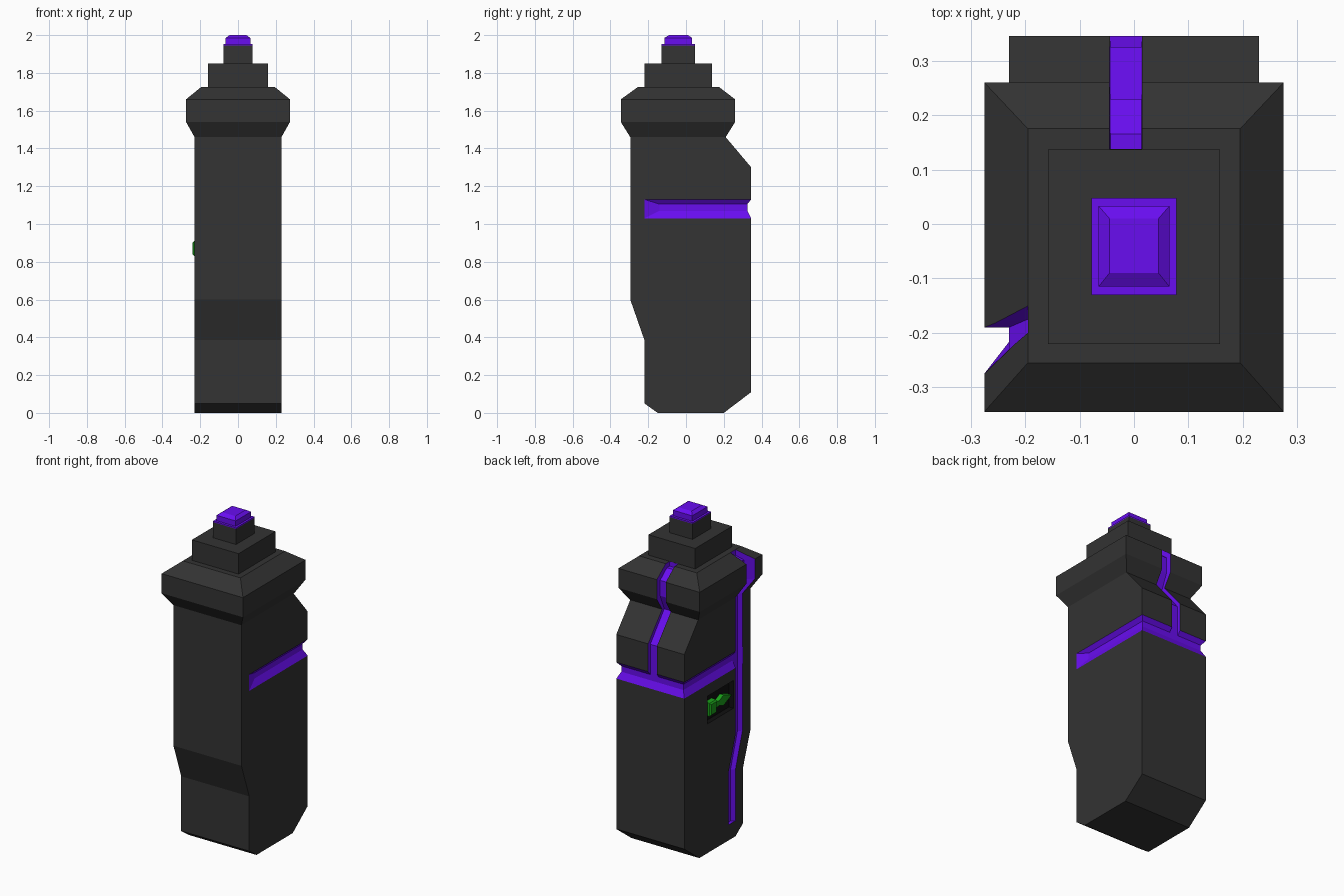
import bpy, bmesh

if "Cube" in bpy.data.objects:
    bpy.data.objects.remove(bpy.data.objects["Cube"])


def material(name, rgb):
    m = bpy.data.materials.new(name)
    m.diffuse_color = (*rgb, 1)
    m.use_nodes = True
    m.node_tree.nodes["Principled BSDF"].inputs["Base Color"].default_value = m.diffuse_color
    return m


dark = material("dark_shell", (0.033, 0.033, 0.033))
black = material("recess_black", (0.005, 0.005, 0.005))
purple = material("purple_trim", (0.14, 0.004, 0.87))
green = material("green_switch", (0.01, 0.35, 0.01))


def loft(name, sections, mat, triangulate=False):
    """Closed solid through equal-length point loops."""
    bm = bmesh.new()
    rings = [[bm.verts.new(p) for p in s] for s in sections]
    n = len(rings[0])
    for a, b in zip(rings, rings[1:]):
        for i in range(n):
            j = (i + 1) % n
            bm.faces.new((a[i], a[j], b[j], b[i]))
    bm.faces.new(rings[0][::-1])
    bm.faces.new(rings[-1])
    if triangulate:
        bmesh.ops.triangulate(bm, faces=bm.faces[:])
    bmesh.ops.recalc_face_normals(bm, faces=bm.faces[:])
    me = bpy.data.meshes.new(name)
    bm.to_mesh(me)
    bm.free()
    me.materials.append(mat)
    ob = bpy.data.objects.new(name, me)
    bpy.context.collection.objects.link(ob)
    return ob


def rect(z, y0, y1, w):
    return [(-w, y0, z), (w, y0, z), (w, y1, z), (-w, y1, z)]


def carve(target, cutter):
    mod = target.modifiers.new(cutter.name, 'BOOLEAN')
    mod.operation = 'DIFFERENCE'
    mod.solver = 'EXACT'
    mod.material_mode = 'TRANSFER'
    mod.object = cutter
    cutter.hide_render = True
    bpy.context.view_layer.objects.active = target
    bpy.ops.object.modifier_apply(modifier=mod.name)
    bpy.data.objects.remove(cutter)


# Shell: handle, flared collar, step and nozzle as stacked rectangles
body = loft("shell", [rect(*r) for r in (
    (0, -.15, .20, .23), (.05, -.22, .266, .23), (.11, -.22, .345, .23),
    (.385, -.22, .345, .23), (.60, -.295, .345, .23), (1.30, -.295, .345, .23),
    (1.46, -.295, .21, .23), (1.54, -.345, .26, .275), (1.66, -.345, .26, .275),
    (1.725, -.255, .175, .195), (1.725, -.22, .137, .158), (1.85, -.22, .137, .158),
    (1.85, -.13, .048, .078), (1.945, -.13, .048, .078))], dark)

# Horizontal groove round both sides and the back, with ramped front ends
prof = [(-.02, .99), (.02, 1.07), (.02, 1.105), (-.02, 1.155)]  # depth, z
band = []
for side in (1, -1):
    end = [(side * (.23 - d), -.22 + 4 * d, z) for d, z in prof]
    corner = [(side * (.23 - d), .345 - d, z) for d, z in prof]
    band += [end, corner] if side > 0 else [corner, end]
carve(body, loft("band_groove", band, purple, True))

# Long vertical groove on the left side: z, floor x, floor y front and back
left = [[(x - .1, f - .1, z), (x - .1, b, z), (x, b, z), (x, f, z)] for z, x, f, b in (
    (.095, -.21, -.13, -.08), (.41, -.21, -.13, -.08), (.62, -.21, -.197, -.15),
    (1.46, -.21, -.197, -.15), (1.54, -.23, -.23, -.19), (1.66, -.23, -.23, -.19))]
left.append([(-.195, -.2, 1.79), (-.195, -.105, 1.79),
             (-.195, -.175, 1.69), (-.195, -.2, 1.69)])
carve(body, loft("left_groove", left, purple, True))

# Back groove climbing over the collar: floor (y, z) and outer (y, z)
back = [[(-.043, fy, fz), (.014, fy, fz), (.017, oy, oz), (-.05, oy, oz)]
        for fy, fz, oy, oz in (
    (.325, 1.09, .45, 1.09), (.325, 1.29, .45, 1.34), (.19, 1.455, .30, 1.46),
    (.23, 1.55, .33, 1.56), (.23, 1.645, .33, 1.69), (.165, 1.697, .20, 1.80),
    (.138, 1.697, .138, 1.80))]
carve(body, loft("back_groove", back, purple, True))

# Switch recess on the left side
carve(body, loft("switch_recess", [[(x, -.13, .79), (x, .12, .79), (x, .12, .96),
                                    (x, -.13, .96)] for x in (-.3, -.2)], black))

# Purple nozzle cap
loft("nozzle_cap", [rect(*r) for r in (
    (1.945, -.13, .048, .078), (1.952, -.13, .048, .078), (1.952, -.115, .033, .065),
    (1.985, -.115, .033, .065), (2.0, -.09, .01, .045))], purple)

# Green switch: square thumb block with a pointed pointer
loft("switch_pointer", [[(x, y, z) for y, z in (
    (.06, .85), (.06, .89), (0, .885), (-.04, .905), (-.12, .875), (-.04, .84),
    (0, .855))] for x in (-.199, -.226)], green)
block = [(.105, .83), (.04, .83), (.04, .91), (.105, .91)]
loft("switch_block", [[(x, .0725 + (y - .0725) * k, .87 + (z - .87) * k) for y, z in block]
                      for x, k in ((-.199, 1), (-.232, 1), (-.24, .8))], green)
